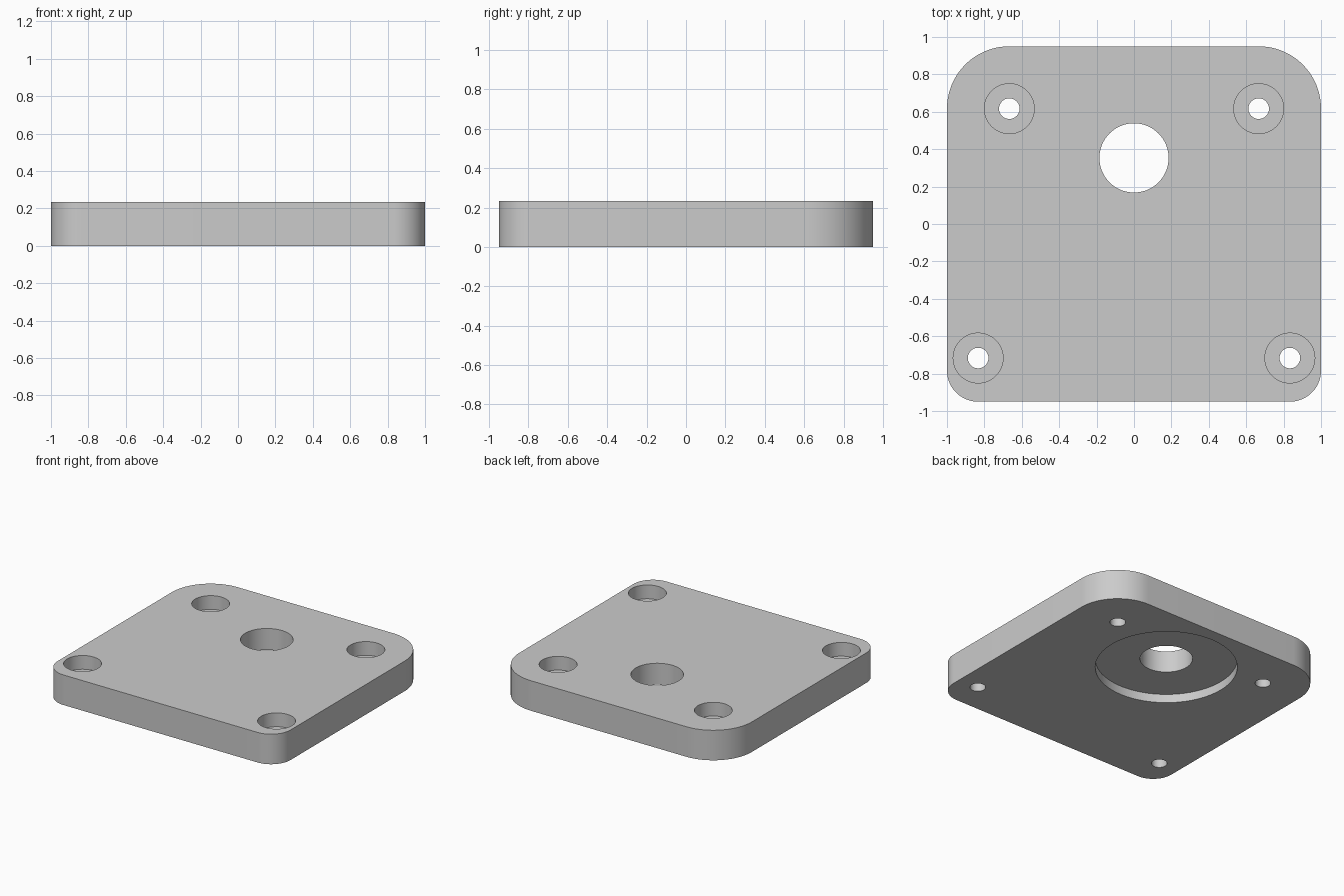
import bpy, bmesh, math

cube = bpy.data.objects.get("Cube")
if cube:
    bpy.data.objects.remove(cube, do_unlink=True)

MM = 1 / 30            # drawing unit: the plate is 60 wide, 57 long, 7 thick
W, L, T = 30, 28.5, 7

grey = bpy.data.materials.new("plain grey")
grey.use_nodes = True
grey.diffuse_color = (0.6, 0.6, 0.6, 1)
grey.node_tree.nodes["Principled BSDF"].inputs["Base Color"].default_value = (0.6, 0.6, 0.6, 1)


def prism(name, outline, z0, z1):
    """Extrude a closed outline from z0 to z1."""
    bm = bmesh.new()
    face = bm.faces.new([bm.verts.new((x * MM, y * MM, z0 * MM)) for x, y in outline])
    top = bmesh.ops.extrude_face_region(bm, geom=[face])["geom"]
    bmesh.ops.translate(bm, vec=(0, 0, (z1 - z0) * MM),
                        verts=[g for g in top if isinstance(g, bmesh.types.BMVert)])
    bmesh.ops.recalc_face_normals(bm, faces=bm.faces)
    mesh = bpy.data.meshes.new(name)
    bm.to_mesh(mesh)
    bm.free()
    mesh.materials.append(grey)
    obj = bpy.data.objects.new(name, mesh)
    bpy.context.collection.objects.link(obj)
    return obj


def arc(cx, cy, r, start, sweep, steps):
    angles = [math.radians(start + sweep * i / steps) for i in range(steps + 1)]
    return [(cx + r * math.cos(a), cy + r * math.sin(a)) for a in angles]


def bore(x, y, r, z0, z1):
    """Cut a round hole into the plate."""
    cutter = prism("bore_cutter", arc(x, y, r, 0, 360, 72)[:-1], z0, z1)
    cutter.hide_render = True
    mod = plate.modifiers.new("bore", "BOOLEAN")
    mod.operation, mod.solver, mod.object = "DIFFERENCE", "EXACT", cutter
    bpy.ops.object.modifier_apply(modifier=mod.name)
    bpy.data.objects.remove(cutter, do_unlink=True)


# Plate outline: wide back corners, tight front corners
outline = []
for sx, sy, r, start in ((1, 1, 10, 0), (-1, 1, 10, 90), (-1, -1, 5, 180), (1, -1, 5, 270)):
    outline += arc(sx * (W - r), sy * (L - r), r, start, 90, 20)
plate = prism("mounting_plate", outline, 0, T)
bpy.context.view_layer.objects.active = plate
plate.select_set(True)

# Central hole with a wide shallow recess underneath
bore(0, 10.6, 15, -1, 2)
bore(0, 10.6, 5.55, -1, T + 1)

# Counterbored screw holes
for side in (-1, 1):
    for x, y in ((20, 18.5), (25, -21.5)):
        bore(side * x, y, 1.65, -1, T + 1)
        bore(side * x, y, 4, T - 3.2, T + 1)

bpy.ops.object.shade_smooth_by_angle(angle=math.radians(30))
